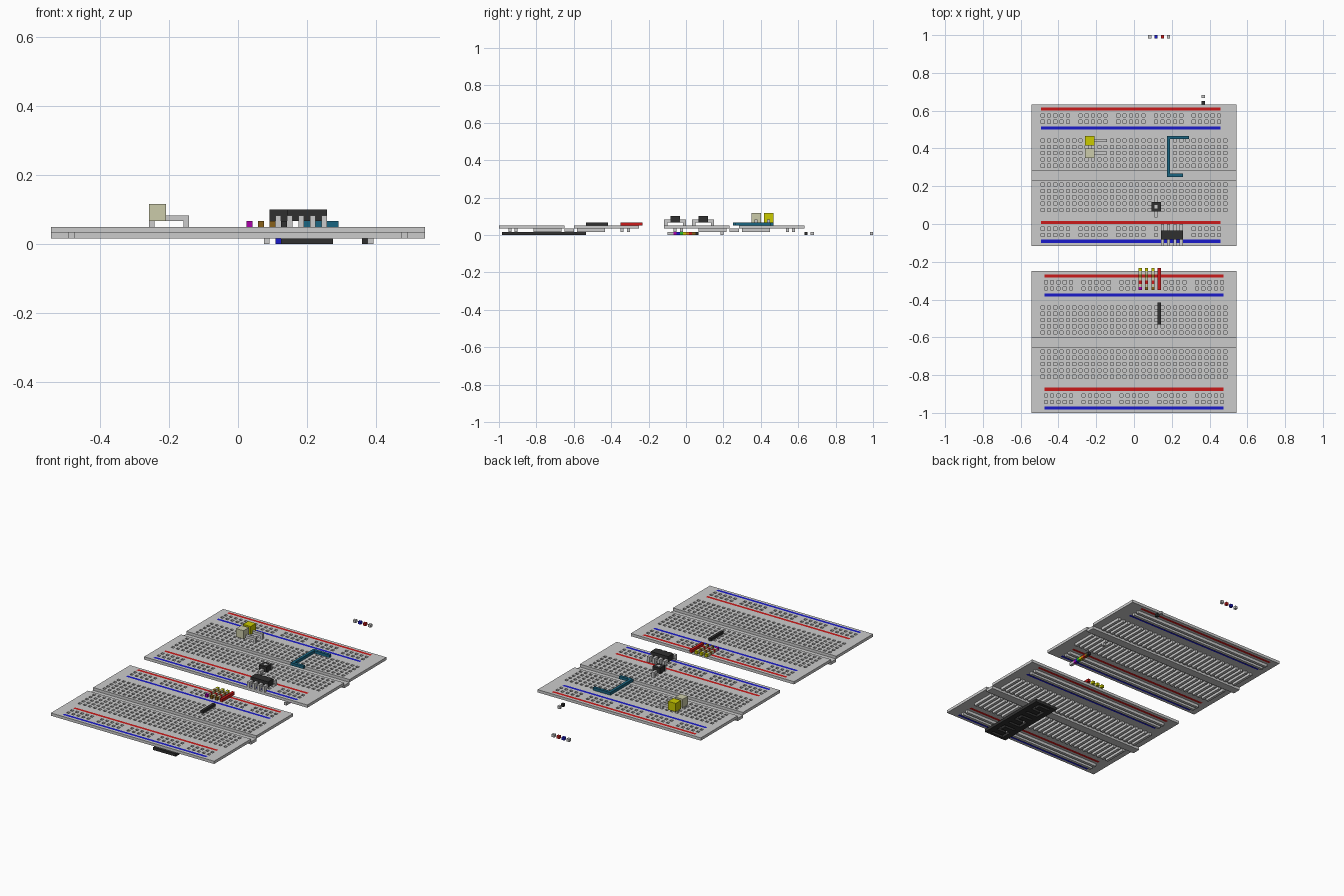
import bpy, bmesh

if "Cube" in bpy.data.objects:
    bpy.data.objects.remove(bpy.data.objects["Cube"])

V = 1 / 60  # everything sits on one cubic grid


def P(i, j, k):
    return ((i - 32.5) * V, (j - 60) * V, k * V)


COL = {
    "red": (0.6, 0.01, 0.01), "blue": (0.01, 0.01, 0.6), "black": (0.03, 0.03, 0.03),
    "teal": (0.01, 0.13, 0.22), "yellow": (0.6, 0.6, 0.0), "cream": (0.6, 0.6, 0.4),
    "purple": (0.4, 0.0, 0.4), "green": (0.02, 0.45, 0.02), "orange": (0.7, 0.2, 0.01),
    "brown": (0.25, 0.12, 0.01),
}


def finish(name, bm, color=None):
    me = bpy.data.meshes.new(name)
    bm.to_mesh(me)
    bm.free()
    ob = bpy.data.objects.new(name, me)
    bpy.context.collection.objects.link(ob)
    if color:
        mat = bpy.data.materials.get(color) or bpy.data.materials.new(color)
        mat.diffuse_color = (*COL[color], 1)
        mat.use_nodes = True
        mat.node_tree.nodes["Principled BSDF"].inputs["Base Color"].default_value = mat.diffuse_color
        me.materials.append(mat)
    return ob


def boxes(name, items, color=None):
    """items: (i0, i1, j0, j1, k0, k1) in grid units, joined in one object."""
    bm = bmesh.new()
    for i0, i1, j0, j1, k0, k1 in items:
        vs = bmesh.ops.create_cube(bm, size=1)["verts"]
        for v in vs:
            v.co = P(i1 if v.co.x > 0 else i0, j1 if v.co.y > 0 else j0,
                     k1 if v.co.z > 0 else k0)
    return finish(name, bm, color)


def sheet(name, i0, j0, ni, nj, top, is_open, color=None):
    """One-cell-thick plate with open cells."""
    bm = bmesh.new()
    grid = {}

    def vert(i, j):
        if (i, j) not in grid:
            grid[i, j] = bm.verts.new(P(i0 + i, j0 + j, top))
        return grid[i, j]

    for i in range(ni):
        for j in range(nj):
            if not is_open(i, j):
                bm.faces.new([vert(i, j), vert(i + 1, j), vert(i + 1, j + 1), vert(i, j + 1)])
    ob = finish(name, bm, color)
    mod = ob.modifiers.new("thickness", "SOLIDIFY")
    mod.thickness = V
    mod.offset = -1
    return ob


RAILS = (3, 5, 39, 41)
LINES = {"blue": (1, 37), "red": (7, 43)}
ROWS = [*range(11, 20, 2), *range(25, 34, 2)]


def breadboard(name, j0, shift):
    r0 = 3 + shift

    def is_open(i, j):
        if 21 <= j < 24:
            return True
        if j in ROWS:
            return 3 <= i <= 61 and i % 2 == 1
        if j in RAILS:
            c = i - r0
            return 0 <= c <= 56 and c % 2 == 0 and (c // 2) % 6 != 5
        return j in (1, 7, 37, 43) and r0 <= i < r0 + 57

    # perforated top plate and the sunken centre channel
    sheet(name + "_plate", 0, j0, 65, 45, 3, is_open)
    boxes(name + "_centre_channel", [(0, 65, j0 + 21, j0 + 24, 1, 2)])
    # metal clips and power rails underneath
    boxes(name + "_clips", [(i, i + 1, j0 + a, j0 + a + 9, 1, 2)
                            for i in range(3, 62, 2) for a in (11, 25)])
    boxes(name + "_rails", [(r0, r0 + 57, j0 + a, j0 + a + 1, 1, 2) for a in RAILS])
    # coloured guide lines
    for c, js in LINES.items():
        boxes(f"{name}_{c}_lines", [(r0, r0 + 57, j0 + a, j0 + a + 1, 2, 3) for a in js], c)


breadboard("front_board", 0, 1)
breadboard("back_board", 53, 0)


def legs(name, columns, j0, j1):
    """Bent pins on both sides of a body spanning j0..j1."""
    items = []
    for i in columns:
        items += [(i, i + 1, j0 - 2, j0, 4, 5), (i, i + 1, j0 - 2, j0 - 1, 3, 4),
                  (i, i + 1, j1, j1 + 2, 4, 5), (i, i + 1, j1 + 1, j1 + 2, 3, 4)]
    boxes(name, items)


# eight-pin chip and push button
boxes("chip_body", [(41, 48, 55, 58, 4, 6)], "black")
legs("chip_legs", (41, 43, 45, 47), 55, 58)
boxes("button_body", [(38, 41, 64, 67, 4, 6)], "black")
boxes("button_cap", [(39, 40, 65, 66, 5, 6.03)])
legs("button_legs", (39,), 64, 67)

# two lamps with bent leads
for name, j, c in (("yellow_lamp", 85, "yellow"), ("clear_lamp", 81, "cream")):
    boxes(name, [(17, 20, j, j + 3, 4, 7)], c)
    boxes(name + "_leads", [(17, 18, j + 1, j + 2, 3, 4), (20, 24, j + 1, j + 2, 4, 5),
                            (23, 24, j + 1, j + 2, 3, 4)])

# jumper wires
boxes("teal_jumper", [(43, 44, 76, 87, 3, 4), (43, 50, 87, 88, 3, 4),
                      (43, 48, 75, 76, 3, 4)], "teal")
boxes("red_jumper", [(40, 41, 39, 46, 3, 4)], "red")
boxes("black_jumper", [(40, 41, 28, 35, 3, 4)], "black")

# banded resistors
for n, (i, first) in enumerate(((34, "purple"), (36, "brown"), (38, "brown"))):
    for s, c in enumerate((first, "cream", "red", "cream", "brown", "cream", "yellow")):
        boxes(f"resistor_{n + 1}_band_{s + 1}", [(i, i + 1, 39 + s, 40 + s, 3, 4)], c)

# row of coloured cubes below the back board
for s, c in enumerate((None, None, "purple", "blue", "green", "yellow", "orange",
                       "red", "brown", "black")):
    boxes(f"colour_cube_{s + 1}", [(55, 56, 54 + s, 55 + s, 0, 1)], c)
boxes("single_cube", [(55, 56, 71, 72, 0, 1)])

# loose cubes behind the boards
for s, (i, j, c) in enumerate(((37, 119, None), (39, 119, "blue"), (41, 119, "red"),
                               (43, 119, None), (54, 98, "black"), (54, 100, None))):
    boxes(f"loose_cube_{s + 1}", [(i, i + 1, j, j + 1, 0, 1)], c)


# dark sheet with winding slots under the front board
def slot(i, j):
    j %= 9
    return (j in (1, 4, 7) and 2 <= i <= 6) or (i == 2 and 1 <= j <= 4) or (i == 6 and 4 <= j <= 7)


sheet("slotted_sheet", 40, 1, 9, 27, 1, slot, "black")
